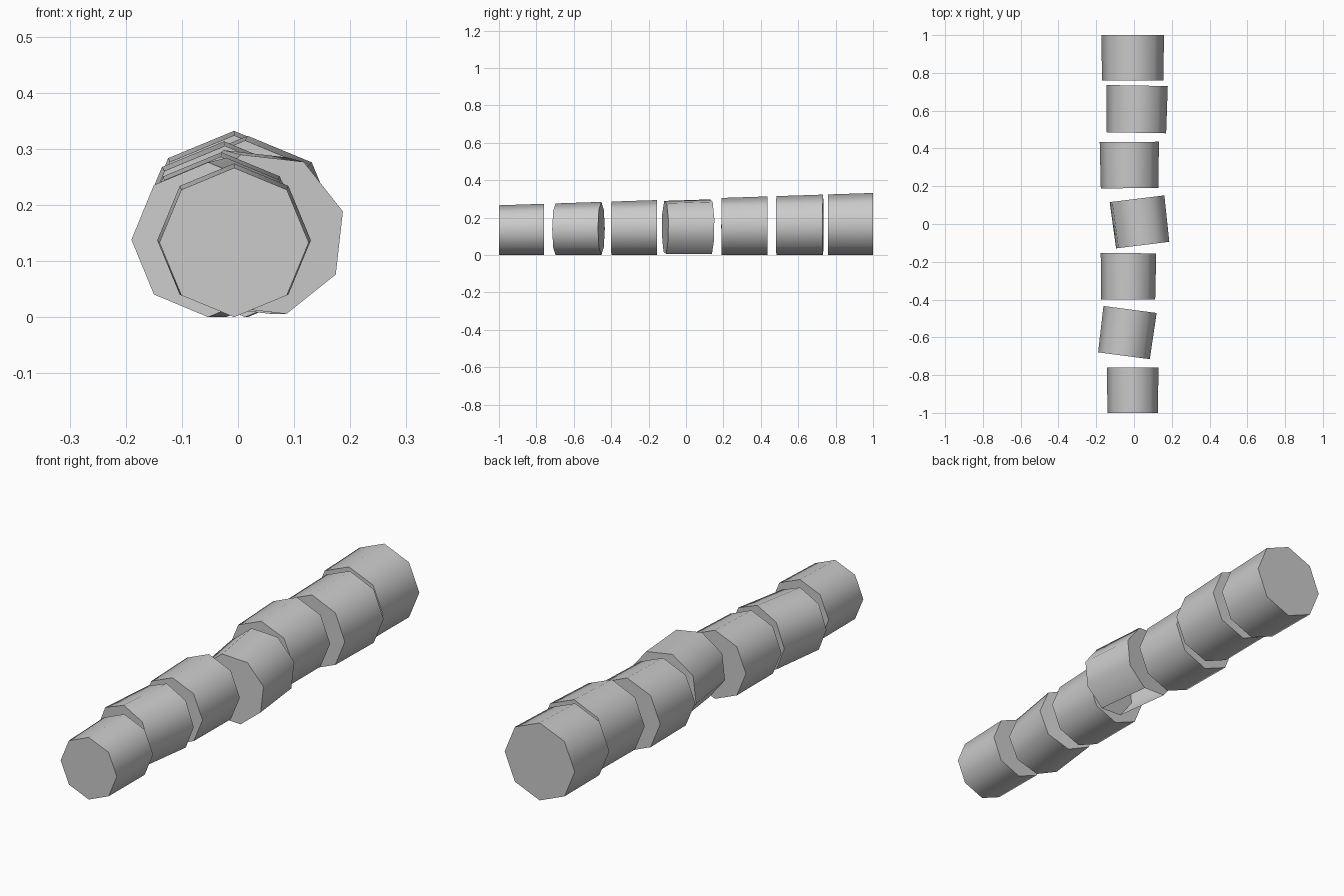
import bpy, bmesh
from math import sin, cos, radians
from mathutils import Matrix, Vector

if "Cube" in bpy.data.objects:
    bpy.data.objects.remove(bpy.data.objects["Cube"])

SIDES = 8


def log_radius(y):
    # The trunk tapers evenly from back to front
    return 0.1495 + 0.0165 * y


def log_piece(name, x, y, length, turn=0, roll=0, open_side=None):
    """Tapered octagonal piece resting on the ground."""
    bm = bmesh.new()
    spin = Matrix.Rotation(radians(turn), 3, 'Z')
    rings = []
    for end in (-length / 2, length / 2):
        r = log_radius(y + end)
        ring = []
        for i in range(SIDES):
            a = radians(roll - 90 + i * 360 / SIDES)
            p = spin @ Vector((r * cos(a), end, r + r * sin(a)))
            ring.append(bm.verts.new(p + Vector((x, y, 0))))
        rings.append(ring)
    front, back = rings
    bm.faces.new(front)
    bm.faces.new(back[::-1])
    for i in range(SIDES):
        j = (i + 1) % SIDES
        if i != open_side:
            bm.faces.new((front[j], front[i], back[i], back[j]))
    bmesh.ops.recalc_face_normals(bm, faces=bm.faces)
    mesh = bpy.data.meshes.new(name)
    bm.to_mesh(mesh)
    bm.free()
    ob = bpy.data.objects.new(name, mesh)
    bpy.context.collection.objects.link(ob)
    # Rounded bark, crisp sawn ends
    bpy.ops.object.select_all(action='DESELECT')
    ob.select_set(True)
    bpy.context.view_layer.objects.active = ob
    bpy.ops.object.shade_smooth_by_angle(angle=radians(50))
    return ob


# Sawn trunk pieces, front to back
log_piece("log_piece_1", -0.007, -0.88, 0.24)
log_piece("log_piece_2", -0.037, -0.575, 0.247, turn=-7.5)
log_piece("log_piece_3", -0.03, -0.277, 0.245, turn=-0.3)
# This piece is rolled and open on its underside
log_piece("log_piece_4", 0.031, 0.011, 0.247, turn=7, roll=16, open_side=SIDES - 1)
log_piece("log_piece_5", -0.024, 0.312, 0.245, turn=0.4)
log_piece("log_piece_6", 0.015, 0.608, 0.25, turn=-1)
log_piece("log_piece_7", -0.007, 0.88, 0.24)
